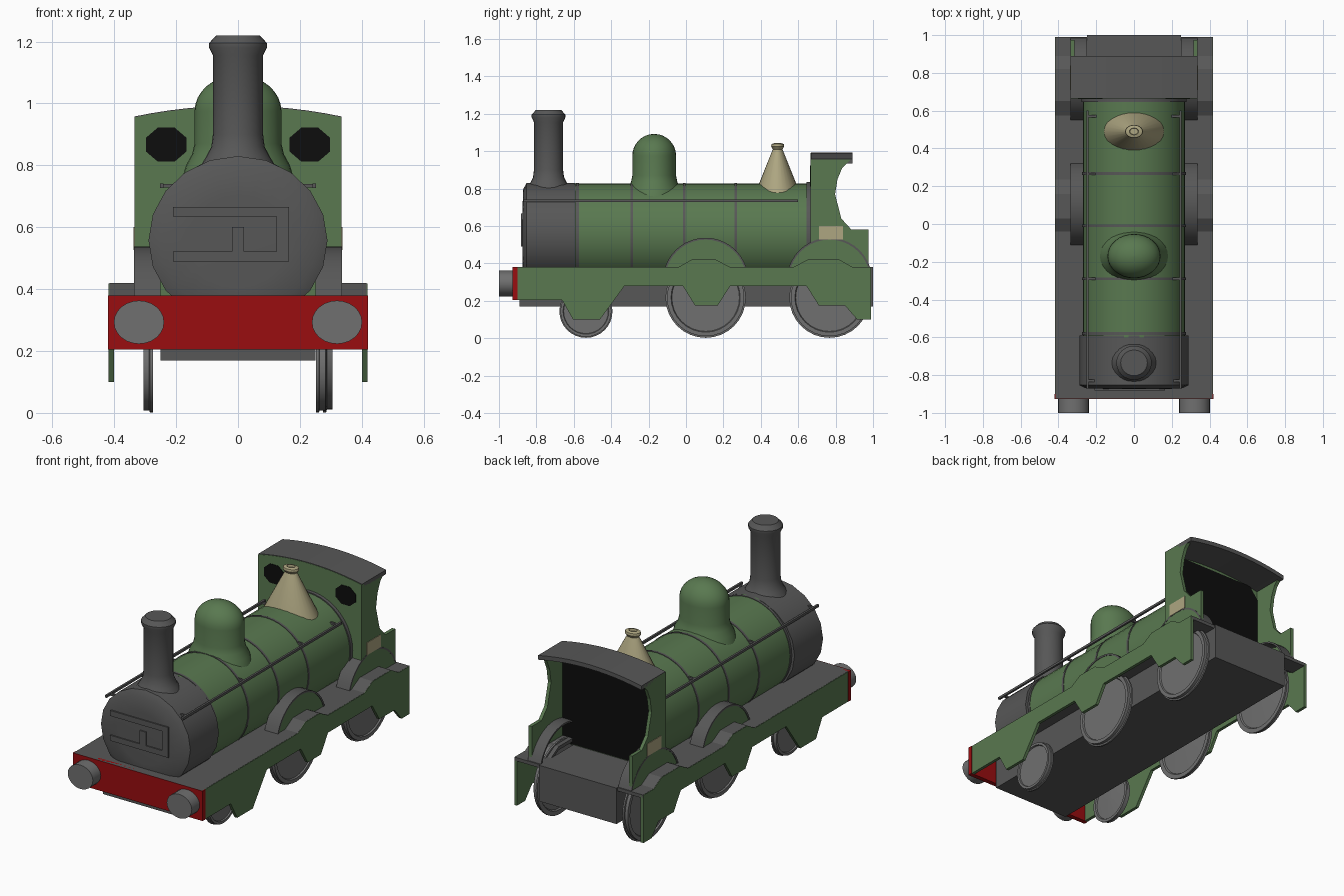
import bpy, bmesh
from math import sin, cos, pi, radians
from mathutils import Vector

if "Cube" in bpy.data.objects:
    bpy.data.objects.remove(bpy.data.objects["Cube"])


def material(name, rgb):
    m = bpy.data.materials.new(name)
    m.diffuse_color = (*rgb, 1)
    m.use_nodes = True
    m.node_tree.nodes["Principled BSDF"].inputs["Base Color"].default_value = m.diffuse_color
    return m


GREEN = material("green_paint", (0.10, 0.19, 0.08))
RED = material("red_paint", (0.32, 0.004, 0.005))
CREAM = material("cream", (0.42, 0.38, 0.22))
BLACK = material("black", (0.004, 0.004, 0.004))
GREY = material("dark_grey", (0.095, 0.095, 0.095))
STEEL = material("steel", (0.16, 0.16, 0.16))


def finish(name, bm, mat, smooth=False):
    bmesh.ops.recalc_face_normals(bm, faces=bm.faces[:])
    me = bpy.data.meshes.new(name)
    bm.to_mesh(me)
    bm.free()
    ob = bpy.data.objects.new(name, me)
    bpy.context.collection.objects.link(ob)
    me.materials.append(mat)
    if smooth:
        bpy.ops.object.select_all(action='DESELECT')
        ob.select_set(True)
        bpy.context.view_layer.objects.active = ob
        bpy.ops.object.shade_smooth_by_angle(angle=radians(35))
    return ob


def prism(name, pts, a, b, mat, axis='x', smooth=False):
    """Extrude a yz profile along x, or an xz profile along y."""
    bm = bmesh.new()
    place = (lambda p, t: (t, p[0], p[1])) if axis == 'x' else (lambda p, t: (p[0], t, p[1]))
    f = bm.faces.new([bm.verts.new(place(p, a)) for p in pts])
    out = bmesh.ops.extrude_face_region(bm, geom=[f])
    move = Vector((b - a, 0, 0)) if axis == 'x' else Vector((0, b - a, 0))
    bmesh.ops.translate(bm, vec=move, verts=[v for v in out['geom'] if isinstance(v, bmesh.types.BMVert)])
    return finish(name, bm, mat, smooth)


def box(name, x, y, z, mat):
    return prism(name, [(y[0], z[0]), (y[1], z[0]), (y[1], z[1]), (y[0], z[1])], x[0], x[1], mat)


def lathe(name, rings, centre, axis, mat, n=32, sx=1.0, sy=1.0, turn=0.0):
    """Stack of rings (radius, position along axis); sx and sy squash the section."""
    bm = bmesh.new()
    loops = []
    for r, t in rings:
        loop = []
        for i in range(n):
            a = 2 * pi * i / n + turn
            u, v = r * cos(a) * sx, r * sin(a) * sy
            p = {'x': (t, u, v), 'y': (u, t, v), 'z': (u, v, t)}[axis]
            loop.append(bm.verts.new(Vector(p) + Vector(centre)))
        loops.append(loop)
    for A, B in zip(loops, loops[1:]):
        for i in range(n):
            j = (i + 1) % n
            bm.faces.new((A[i], A[j], B[j], B[i]))
    bm.faces.new(loops[0])
    bm.faces.new(loops[-1])
    return finish(name, bm, mat, True)


def arc(cy, cz, r, a0, a1, n):
    return [(cy + r * cos(radians(a0 + (a1 - a0) * i / n)),
             cz + r * sin(radians(a0 + (a1 - a0) * i / n))) for i in range(n + 1)]


# Chassis: central frame, footplate with raised arches, buffer beam
box("inner_frame", (-0.25, 0.25), (-0.89, 1.0), (0.17, 0.36), GREY)
top = [(-0.925, 0.38), (-0.04, 0.38), (0.03, 0.42), (0.16, 0.42), (0.235, 0.38),
       (0.575, 0.38), (0.65, 0.42), (0.82, 0.42), (0.89, 0.38), (0.99, 0.38)]
under = [(y, z - 0.02) for y, z in reversed(top)]
for s in (-1, 1):
    prism("footplate_edge", top + under, s * 0.25, s * 0.415, GREY)
box("footplate_centre", (-0.25, 0.25), (-0.925, 1.0), (0.36, 0.38), GREY)
box("buffer_beam", (-0.42, 0.42), (-0.927, -0.90), (0.205, 0.38), RED)

# Side valances with stepped lower edge
low = [(0.99, 0.10), (0.915, 0.10), (0.85, 0.175), (0.71, 0.175), (0.645, 0.278),
       (0.235, 0.278), (0.17, 0.175), (0.048, 0.175), (-0.016, 0.278), (-0.33, 0.278),
       (-0.46, 0.10), (-0.604, 0.10), (-0.663, 0.205), (-0.925, 0.205)]
valance_top = [(y, z - 0.001) for y, z in top]

# Cab side outline
cab_side = [(0.665, 0.38), (0.975, 0.38), (0.975, 0.58), (0.885, 0.58), (0.83, 0.64),
            (0.797, 0.77), (0.81, 0.85), (0.835, 0.91), (0.88, 0.955), (0.665, 0.955)]

for s in (-1, 1):
    prism("side_valance", valance_top + low, s * 0.40, s * 0.418, GREEN)
    prism("cab_side", cab_side, s * 0.315, s * 0.335, GREEN)
    box("cab_plate", (s * 0.33, s * 0.338), (0.71, 0.84), (0.527, 0.60), CREAM)
    # Buffers
    lathe("buffer", [(0.07, -1.0), (0.07, -0.92)], (s * 0.32, 0, 0.293), 'y', STEEL, 24, sx=1.16)
    # Wheels: tyre with recessed disc
    for name, y, r in (("front_wheel", -0.535, 0.142), ("middle_wheel", 0.105, 0.215),
                       ("rear_wheel", 0.767, 0.215)):
        x = 0.252 if s == 1 and y < 0 else 0.275
        rings = [(r * 0.12, 0), (r * 0.85, 0.008), (r * 0.88, 0), (r, 0), (r, 0.01), (r * 0.96, 0.012),
                 (r * 0.96, 0.03), (r * 0.86, 0.03), (r * 0.84, 0.022), (r * 0.1, 0.022)]
        lathe(name, [(q, s * (x + t)) for q, t in rings], (0, y, r + 0.002), 'x', STEEL, 32)
    # Splashers: grey band over a green face
    for name, y in (("middle_splasher", 0.105), ("rear_splasher", 0.767)):
        outer = arc(y, 0.309, 0.228, 18, 162, 16)
        inner = arc(y, 0.309, 0.218, 162, 18, 16)
        prism(name + "_band", outer + inner, s * 0.25, s * 0.336, GREY, smooth=True)
        prism(name + "_face", inner, s * 0.322, s * 0.333, GREEN)
    # Handrails and their posts
    box("handrail", (s * 0.24, s * 0.252), (-0.87, 0.60), (0.727, 0.741), GREY)
    for y in (-0.83, -0.29, 0.265, 0.57):
        box("handrail_post", (s * 0.19, s * 0.246), (y - 0.006, y + 0.006), (0.728, 0.74), GREY)

# Boiler with bands
C = (0, 0, 0.557)
lathe("boiler", [(0.271, -0.60), (0.271, 0.67)], C, 'y', GREEN, 40)
for y in (-0.58, -0.29, -0.01, 0.267):
    lathe("boiler_band", [(0.274, y - 0.007), (0.274, y + 0.007)], C, 'y', GREY, 40)
lathe("firebox_ring", [(0.277, 0.645), (0.277, 0.668)], C, 'y', GREY, 40)

# Smokebox with slightly domed door and strap hinges
lathe("smokebox", [(0.15, -0.874), (0.24, -0.87), (0.273, -0.853), (0.273, -0.59)], C, 'y', GREY,
      20, sx=1.06)
for z in (0.505, 0.65):
    box("door_strap", (-0.21, 0.165), (-0.881, -0.86), (z - 0.016, z + 0.016), GREY)
box("door_hinge", (0.125, 0.165), (-0.881, -0.86), (0.489, 0.666), GREY)
box("door_handle", (-0.02, 0.02), (-0.881, -0.86), (0.52, 0.60), GREY)

# Chimney
lathe("chimney", [(0.115, 0.80), (0.098, 0.83), (0.083, 0.86), (0.078, 0.90), (0.078, 1.155),
                  (0.09, 1.18), (0.09, 1.195), (0.068, 1.22)], (0, -0.735, 0), 'z', GREY, 24, sx=1.04)

# Steam dome: flared foot, hemispherical crown
crown = [(0.117 * cos(radians(a)), 0.975 + 0.117 * sin(radians(a))) for a in range(0, 89, 11)]
lathe("steam_dome", [(0.155, 0.74), (0.14, 0.80), (0.124, 0.835), (0.117, 0.87)] + crown,
      (0, -0.17, 0), 'z', GREEN, 32, sx=1.2)

# Safety valve cover
lathe("safety_valve", [(0.122, 0.75), (0.116, 0.785), (0.026, 1.01), (0.035, 1.025), (0.033, 1.038),
                       (0.018, 1.043), (0.016, 1.03)], (0, 0.49, 0), 'z', CREAM, 28, sx=1.35)

# Cab front, dark backhead, curved roof and round windows
curve = [(0.335 * t / 6, 0.99 - 0.035 * (t / 6) ** 2) for t in range(6, -7, -1)]
prism("cab_front", [(-0.335, 0.38), (0.335, 0.38)] + curve, 0.665, 0.685, GREEN, 'y')
inset = [(-0.315, 0.385), (0.315, 0.385), (0.315, 0.88), (0.26, 0.95), (-0.26, 0.95), (-0.315, 0.88)]
prism("cab_backhead", inset, 0.684, 0.69, BLACK, 'y')
shell = [(x, z + 0.003) for x, z in curve] + [(x, z - 0.022) for x, z in reversed(curve)]
prism("cab_roof", shell, 0.667, 0.89, GREY, 'y', True)
for s in (-1, 1):
    lathe("cab_window", [(0.065, 0.662), (0.065, 0.67)], (s * 0.232, 0, 0.867), 'y', BLACK, 8,
          sx=1.08, sy=0.92, turn=pi / 8)
